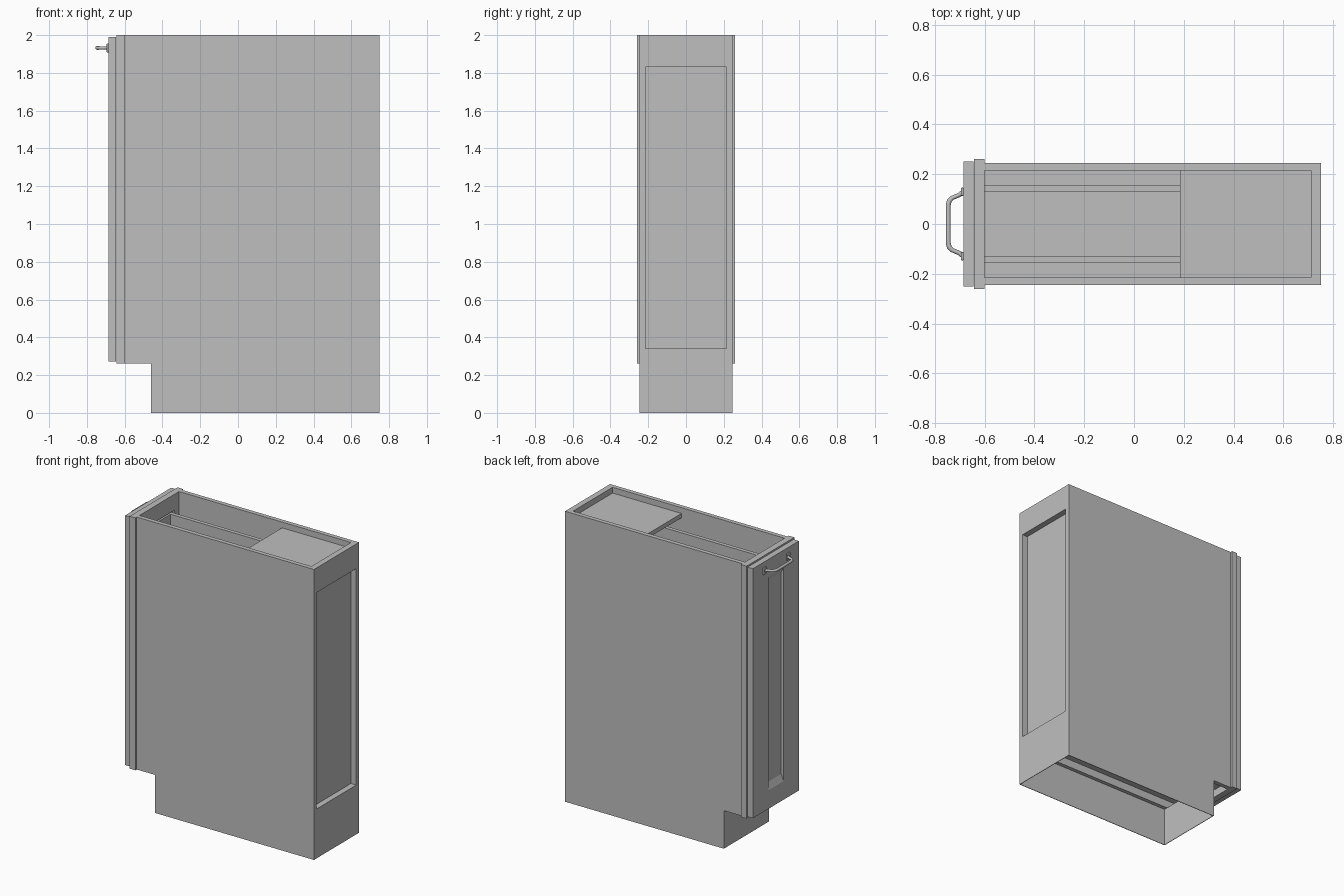
import bpy
import bmesh
from mathutils import Vector

old = bpy.data.objects.get("Cube")
if old:
    bpy.data.objects.remove(old, do_unlink=True)

grey = bpy.data.materials.new("cabinet grey")
grey.use_nodes = True
colour = (0.52, 0.52, 0.52, 1)
grey.diffuse_color = colour
grey.node_tree.nodes["Principled BSDF"].inputs["Base Color"].default_value = colour


def finish(name, bm):
    bmesh.ops.recalc_face_normals(bm, faces=bm.faces)
    mesh = bpy.data.meshes.new(name)
    bm.to_mesh(mesh)
    bm.free()
    mesh.materials.append(grey)
    obj = bpy.data.objects.new(name, mesh)
    bpy.context.collection.objects.link(obj)
    return obj


def box(name, x, y, z):
    """Box from (low, high) ranges on each axis."""
    bm = bmesh.new()
    bmesh.ops.create_cube(bm, size=1)
    for v in bm.verts:
        v.co = Vector([r[0] if c < 0 else r[1] for c, r in zip(v.co, (x, y, z))])
    return finish(name, bm)


def prism(name, outline, y):
    """Extrude an xz outline along y."""
    bm = bmesh.new()
    face = bm.faces.new([bm.verts.new((px, y[0], pz)) for px, pz in outline])
    new = bmesh.ops.extrude_face_region(bm, geom=[face])["geom"]
    bmesh.ops.translate(bm, vec=(0, y[1] - y[0], 0),
                        verts=[g for g in new if isinstance(g, bmesh.types.BMVert)])
    return finish(name, bm)


def span(side, a, b):
    return tuple(sorted((side * a, side * b)))


BACK, FRONT, TOE = 0.75, -0.60, -0.46
HALF, INNER = 0.245, 0.215
BASE, FLOOR, TOP = 0.262, 0.34, 2.0

# Carcass sides, thin plinth walls, face frame stiles and drawer sides
for side, label in ((1, "left"), (-1, "right")):
    box(label + "_side_panel", (FRONT, BACK), span(side, INNER, HALF), (BASE, TOP))
    box(label + "_plinth_wall", (TOE, BACK), span(side, HALF - 0.004, HALF), (0, BASE))
    box(label + "_face_stile", (-0.643, FRONT), span(side, 0.165, 0.26), (BASE, TOP))
    box(label + "_drawer_side", (-0.62, 0.66), span(side, 0.13, 0.157), (0.40, 1.875))

# Plinth ends
box("toe_kick", (TOE, TOE + 0.004), (-HALF, HALF), (0, BASE))
box("plinth_back", (BACK - 0.004, BACK), (-HALF, HALF), (0, BASE))

# Carcass back, floor and rear top board
box("back_bottom_rail", (0.71, BACK), (-INNER, INNER), (BASE, FLOOR))
box("back_top_rail", (0.71, BACK), (-INNER, INNER), (1.83, TOP))
box("back_panel", (0.704, 0.71), (-INNER, INNER), (0.31, 1.96))
box("cabinet_floor", (FRONT, 0.71), (-INNER, INNER), (0.315, FLOOR))
box("rear_top_board", (0.185, 0.71), (-INNER, INNER), (1.93, 1.96))

# Face frame rails
box("face_top_rail", (-0.643, FRONT), (-0.165, 0.165), (1.89, TOP))
box("face_bottom_rail", (-0.643, FRONT), (-0.165, 0.165), (BASE, FLOOR))

# Drawer box ends and bottom
box("drawer_front", (-0.635, -0.605), (-0.157, 0.157), (0.40, 1.875))
box("drawer_back", (0.63, 0.66), (-0.13, 0.13), (0.40, 1.875))
box("drawer_bottom", (-0.605, 0.63), (-0.13, 0.13), (0.40, 0.42))

# Door with a recessed centre panel and sloping ends
DX = (-0.685, -0.645)
PW, PB, PT = 0.083, 0.40, 1.87
for side, label in ((1, "left"), (-1, "right")):
    box(label + "_door_stile", DX, span(side, PW, 0.25), (0.272, 1.99))
box("door_top_rail", DX, (-PW, PW), (PT, 1.99))
box("door_bottom_rail", DX, (-PW, PW), (0.272, PB))
box("door_panel", (-0.667, DX[1]), (-PW, PW), (PB, PT))
for name, z, step in (("door_bottom_slope", PB, 0.045), ("door_top_slope", PT, -0.035)):
    prism(name, [(DX[0], z), (-0.667, z), (-0.667, z + step)], (-PW, PW))

# Bowed pull handle
HZ = 1.932
half_path = [(-0.690, 0.128), (-0.699, 0.118), (-0.715, 0.111), (-0.732, 0.104),
             (-0.742, 0.092), (-0.746, 0.075)]
path = half_path + [(x, -y) for x, y in reversed(half_path)]
curve = bpy.data.curves.new("handle_bar", "CURVE")
curve.dimensions = "3D"
curve.bevel_depth = 0.009
curve.bevel_resolution = 2
curve.use_fill_caps = True
spline = curve.splines.new("POLY")
spline.points.add(len(path) - 1)
for point, (x, y) in zip(spline.points, path):
    point.co = (x, y, HZ, 1)
    point.radius = 1.0 if abs(y) > 0.1 else 1.1
curve.materials.append(grey)
bar = bpy.data.objects.new("handle_bar", curve)
bpy.context.collection.objects.link(bar)
for s in curve.splines:
    s.use_smooth = True
for side, label in ((1, "left"), (-1, "right")):
    foot = box(label + "_handle_foot", (-0.695, -0.684), span(side, 0.113, 0.146),
               (HZ - 0.024, HZ + 0.024))
    bevel = foot.modifiers.new("soft_edges", "BEVEL")
    bevel.width = 0.004
    bevel.segments = 2
